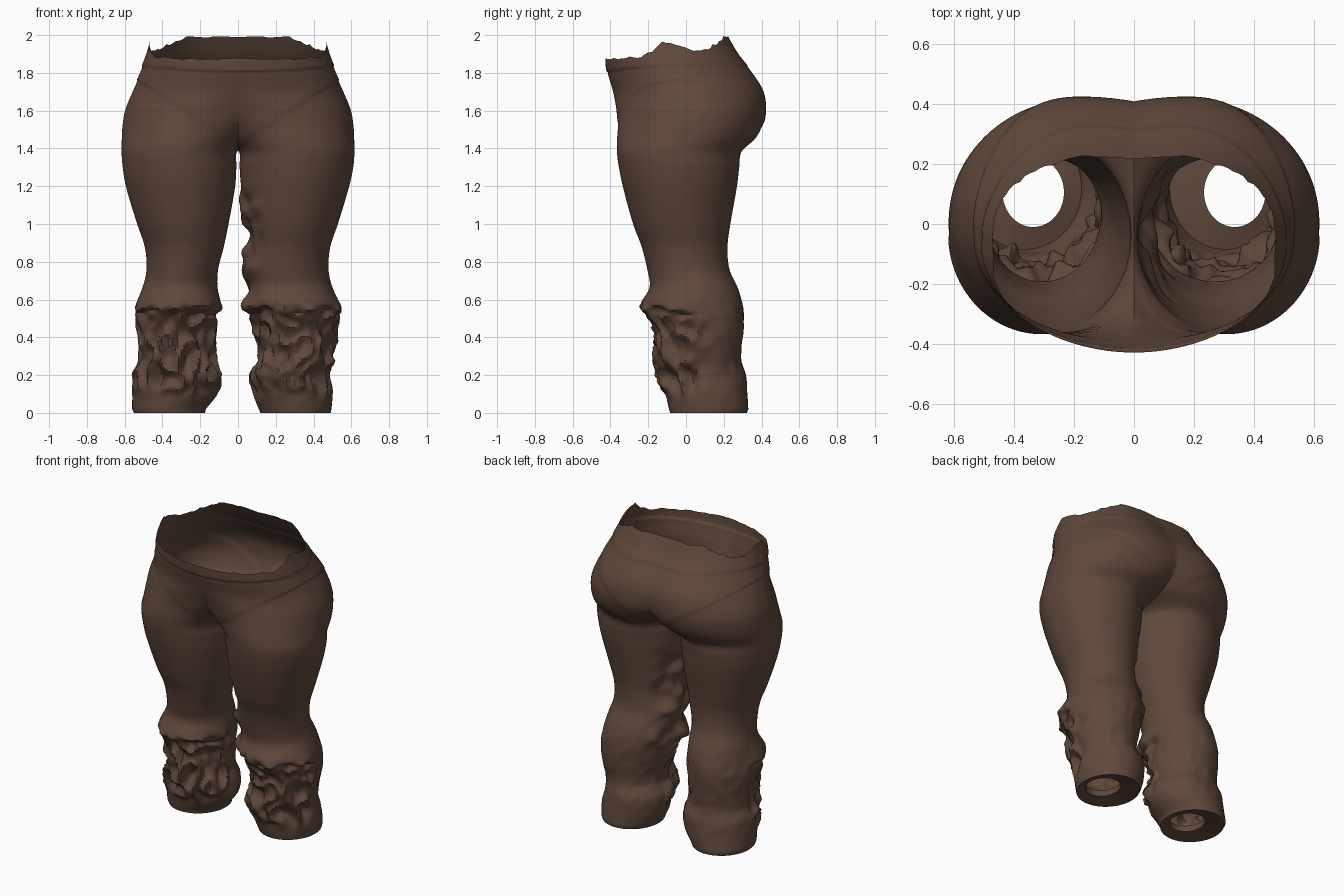
import bpy, bmesh, math
from mathutils import Vector, noise

if "Cube" in bpy.data.objects:
    bpy.data.objects.remove(bpy.data.objects["Cube"])

# Leg stations: z, right inner x, right outer x, left inner x, left outer x, front y, back y
LEG = [
    (0.02, 0.11, 0.495, 0.17, 0.56, -0.09, 0.33),
    (0.10, 0.08, 0.50, 0.11, 0.56, -0.11, 0.325),
    (0.20, 0.07, 0.485, 0.09, 0.555, -0.145, 0.315),
    (0.28, 0.11, 0.495, 0.115, 0.53, -0.155, 0.29),
    (0.40, 0.10, 0.52, 0.12, 0.53, -0.155, 0.30),
    (0.50, 0.07, 0.53, 0.11, 0.535, -0.18, 0.305),
    (0.57, 0.05, 0.525, 0.105, 0.525, -0.215, 0.30),
    (0.66, 0.045, 0.50, 0.11, 0.505, -0.19, 0.275),
    (0.76, 0.04, 0.48, 0.105, 0.485, -0.205, 0.23),
    (0.88, 0.05, 0.49, 0.075, 0.495, -0.235, 0.22),
    (1.00, 0.035, 0.53, 0.05, 0.535, -0.28, 0.235),
    (1.20, 0.015, 0.59, 0.015, 0.595, -0.335, 0.27),
]
# Hip stations: z, inner x, outer x, front y, back y, front centre x, back centre x
HIP = [
    (1.31, 0.008, 0.613, -0.357, 0.283, 0.31, 0.30),
    (1.385, 0.003, 0.618, -0.366, 0.295, 0.31, 0.27),
    (1.45, -0.08, 0.617, -0.365, 0.365, 0.29, 0.21),
    (1.52, -0.20, 0.613, -0.360, 0.403, 0.25, 0.19),
    (1.60, -0.40, 0.60, -0.362, 0.418, 0.18, 0.18),
    (1.70, -0.50, 0.56, -0.380, 0.405, 0.05, 0.16),
    (1.80, -0.52, 0.515, -0.408, 0.345, 0.0, 0.15),
    (1.90, -0.50, 0.475, -0.415, 0.265, 0.0, 0.15),
    (2.02, -0.48, 0.44, -0.410, 0.195, 0.0, 0.15),
]
# Torn waist edge: (sine of angle around the body, height)
RIM = [(-1.0, 1.875), (-0.45, 1.885), (-0.3, 1.91), (-0.1, 1.965), (0.1, 1.95),
       (0.45, 1.915), (0.75, 1.95), (0.9, 1.985), (1.0, 1.99)]
AROUND, ROWS = 96, 170


def smooth(a, b, v):
    t = max(0.0, min(1.0, (v - a) / (b - a)))
    return t * t * (3 - 2 * t)


def sample(rows, z):
    """Smooth curve through the stations."""
    z = max(rows[0][0], min(rows[-1][0], z))
    i = max(k for k in range(len(rows) - 1) if rows[k][0] <= z + 1e-9)
    a, b = rows[i], rows[i + 1]
    p, n = rows[max(i - 1, 0)], rows[min(i + 2, len(rows) - 1)]
    h = b[0] - a[0]
    t = (z - a[0]) / h
    out = []
    for k in range(1, len(a)):
        ma = (b[k] - p[k]) / (b[0] - p[0]) * h
        mb = (n[k] - a[k]) / (n[0] - a[0]) * h
        out.append((2*t**3 - 3*t**2 + 1) * a[k] + (t**3 - 2*t**2 + t) * ma
                   + (3*t**2 - 2*t**3) * b[k] + (t**3 - t**2) * mb)
    return out


def stations(side):
    rows = []
    for z, ri, ro, li, lo, yf, yb in LEG:
        xi, xo = (ri, ro) if side > 0 else (li, lo)
        rows.append((z, xi, xo, yf, yb, (xi + xo) / 2, (xi + xo) / 2))
    return rows + HIP


def rim_height(s):
    for (a, za), (b, zb) in zip(RIM, RIM[1:]):
        if s <= b:
            return za + (zb - za) * (s - a) / (b - a)
    return RIM[-1][1]


def surface_point(rows, side, u, t):
    c, s = math.cos(t), math.sin(t)
    # stretch the upper rows to the torn waist edge
    z = 0.02 + u * 1.98
    top = rim_height(s) + 0.014 * noise.noise(Vector((c * 9, s * 9, 3.1)))
    if z > 1.7:
        z = 1.7 + (z - 1.7) * (top - 1.7) / 0.3
    xi, xo, yf, yb, cf, cb = sample(rows, z)
    cx = cf + (cb - cf) * (s + 1) / 2
    cy = (yf + yb) / 2
    x = cx + (xo - cx if c > 0 else cx - xi) * c
    y = cy + (yb - yf) / 2 * s
    out = Vector((x - cx, y - cy, 0)).normalized()
    d = 0.0
    # crumpled cloth over shins and cuffs
    band = smooth(0.05, 0.2, z) * (1 - smooth(0.53, 0.60, z))
    front = 1 - smooth(-0.35, 0.35, s)
    if band > 0:
        n = noise.noise(Vector((x * 13 * side, y * 9, z * 8 + side * 5)))
        m = noise.noise(Vector((x * 25 * side, y * 20, z * 13)))
        d += band * (0.12 + 0.88 * front) * (0.055 * (0.35 - abs(n) * 1.6) + 0.02 * m)
    # hanging torn lip below the knees
    edge = 0.55 + 0.05 * noise.noise(Vector((x * 10 * side, side * 2, 0)))
    d += 0.025 * front * smooth(edge - 0.02, edge, z) * (1 - smooth(edge, 0.70, z))
    # ragged inner edge of one leg
    if side > 0 and c < -0.5:
        w = smooth(0.45, 0.6, z) * (1 - smooth(1.05, 1.25, z)) * smooth(0.5, 0.9, -c)
        d += 0.05 * w * noise.noise(Vector((y * 9, z * 11, 7.7)))
    # raised brief panel and waistband steps
    line = 1.40 + 0.36 * (min(max(x, 0.0), 0.6) / 0.54) ** 0.9
    d += 0.006 * smooth(line, line + 0.014, z)
    band_z = 1.80 + 0.03 * c * c + 0.03 * max(s, 0)
    d += 0.007 * smooth(band_z, band_z + 0.014, z)
    # side seam
    d -= 0.004 * math.exp(-((t / 0.04) ** 2)) * smooth(0.1, 0.2, z)
    x += out.x * d
    y += out.y * d
    return Vector((x, y, z))


def build_side(bm, side):
    rows = stations(side)
    angles = [2 * math.pi * (k + 0.5) / AROUND - math.pi for k in range(AROUND)]
    rings = [[surface_point(rows, side, r / ROWS, t) for t in angles] for r in range(ROWS + 1)]
    # folded sole with a round opening
    hole = [Vector((0.335 + 0.102 * math.cos(t), 0.105 + 0.115 * math.sin(t), 0.02)) for t in angles]
    lip = []
    for h, p in zip(hole, rings[0]):
        q = h.lerp(p, 0.93)
        q.z = 0.0
        lip.append(q)
    inner = [h.copy() + Vector((0, 0, 0.04)) for h in hole]
    rings = [inner, hole, lip] + rings
    verts = [[bm.verts.new((p.x * side, p.y, p.z)) for p in ring] for ring in rings]
    faces = []
    for a, b in zip(verts, verts[1:]):
        for k in range(AROUND):
            j = (k + 1) % AROUND
            q = (a[k], a[j], b[j], b[k])
            faces.append(bm.faces.new(q if side > 0 else q[::-1]))
    vs = [v for r in verts for v in r]
    edges = list({e for f in faces for e in f.edges})
    # trim at the body centre so the two halves meet
    bmesh.ops.bisect_plane(bm, geom=vs + edges + faces, dist=1e-6, plane_co=(0, 0, 0),
                           plane_no=(side, 0, 0), clear_inner=True)


bm = bmesh.new()
for side in (1, -1):
    build_side(bm, side)
centre = [v for v in bm.verts if abs(v.co.x) < 1e-4 and v.co.z > 1.3]
bmesh.ops.remove_doubles(bm, verts=centre, dist=0.002)

mesh = bpy.data.meshes.new("trousers")
bm.to_mesh(mesh)
bm.free()
trousers = bpy.data.objects.new("trousers", mesh)
bpy.context.collection.objects.link(trousers)

brown = bpy.data.materials.new("dark_brown_cloth")
brown.diffuse_color = (0.115, 0.065, 0.044, 1)
brown.use_nodes = True
brown.node_tree.nodes["Principled BSDF"].inputs["Base Color"].default_value = brown.diffuse_color
mesh.materials.append(brown)

bpy.context.view_layer.objects.active = trousers
trousers.select_set(True)
bpy.ops.object.shade_smooth_by_angle(angle=math.radians(40))
